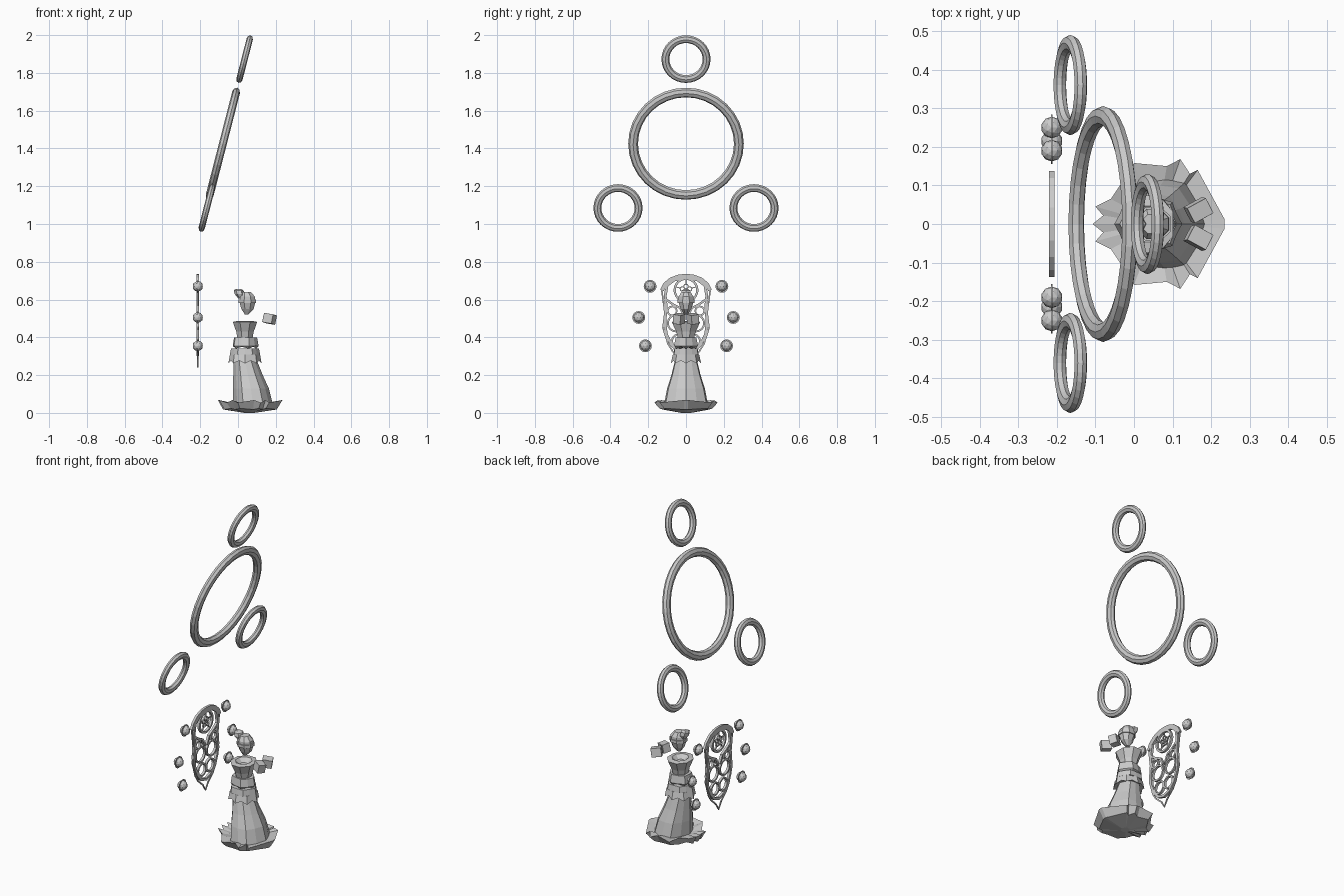
import bpy, bmesh
from math import sin, cos, pi, radians, hypot

if "Cube" in bpy.data.objects:
    bpy.data.objects.remove(bpy.data.objects["Cube"])


def finish(name, bm):
    bmesh.ops.recalc_face_normals(bm, faces=bm.faces)
    me = bpy.data.meshes.new(name)
    bm.to_mesh(me)
    bm.free()
    ob = bpy.data.objects.new(name, me)
    bpy.context.collection.objects.link(ob)
    return ob


def skin(name, rings):
    """Join equal-length loops of points, capping both ends."""
    bm = bmesh.new()
    vs = [[bm.verts.new(p) for p in r] for r in rings]
    n = len(vs[0])
    for a, b in zip(vs, vs[1:]):
        for i in range(n):
            j = (i + 1) % n
            bm.faces.new((a[i], a[j], b[j], b[i]))
    bm.faces.new(vs[0])
    bm.faces.new(vs[-1])
    return finish(name, bm)


def loft(name, sections, n=8, turn=0.0, jag=0.0, jag_z=0.0):
    """Sections are (z, centre x, radius x, radius y); jag pleats the sides, jag_z zigzags the hem."""
    rings = []
    for k, (z, cx, rx, ry) in enumerate(sections):
        ring = []
        for i in range(n):
            a = 2 * pi * i / n + turn
            s = 1 - jag * (i % 2)
            dz = jag_z * (i % 2) if k == 0 else 0
            ring.append((cx + rx * s * cos(a), ry * s * sin(a), z + dz))
        rings.append(ring)
    return skin(name, rings)


def ribbon(name, pts, width, x=-0.213, thick=0.014, closed=True):
    """Flat bar following (y, z) points."""
    n = len(pts)
    bm = bmesh.new()
    rails = []
    for i, (y, z) in enumerate(pts):
        p = pts[(i - 1) % n] if closed else pts[max(i - 1, 0)]
        q = pts[(i + 1) % n] if closed else pts[min(i + 1, n - 1)]
        dy, dz = q[0] - p[0], q[1] - p[1]
        d = hypot(dy, dz) or 1
        ny, nz = -dz / d * width / 2, dy / d * width / 2
        rails.append([bm.verts.new((x + sx * thick / 2, y + s * ny, z + s * nz))
                      for s, sx in ((1, 1), (1, -1), (-1, -1), (-1, 1))])
    for i in range(n if closed else n - 1):
        a, b = rails[i], rails[(i + 1) % n]
        for k in range(4):
            bm.faces.new((a[k], a[(k + 1) % 4], b[(k + 1) % 4], b[k]))
    if not closed:
        bm.faces.new(rails[0])
        bm.faces.new(rails[-1])
    return finish(name, bm)


def circle(cy, cz, r, n=16, rz=None):
    return [(cy + r * cos(2 * pi * i / n), cz + (rz or r) * sin(2 * pi * i / n)) for i in range(n)]


def mirrored(half):
    return half + [(-y, z) for y, z in reversed(half) if abs(y) > 1e-5]


def torus(name, loc, major, minor):
    bpy.ops.mesh.primitive_torus_add(location=loc, rotation=(0, radians(104.4), 0), major_radius=major,
                                     minor_radius=minor, major_segments=32, minor_segments=8)
    ob = bpy.context.object
    ob.name = name
    ob.scale.z = 0.8


# Leaning halo rings
torus("large_ring", (-0.08, 0, 1.425), 0.28, 0.026)
torus("top_ring", (0.035, 0, 1.873), 0.109, 0.021)
for s in (-1, 1):
    torus("side_ring", (-0.165, 0.36 * s, 1.085), 0.109, 0.021)

# Floating orbs, each with a thin disc around it
for y, z in ((0.19, 0.67), (0.25, 0.505), (0.215, 0.355)):
    for s in (-1, 1):
        bpy.ops.mesh.primitive_ico_sphere_add(subdivisions=2, radius=0.028, location=(-0.213, y * s, z))
        bpy.context.object.name = "orb"
        bpy.ops.mesh.primitive_cylinder_add(vertices=16, radius=0.034, depth=0.003,
                                            location=(-0.213, y * s, z), rotation=(0, pi / 2, 0))
        bpy.context.object.name = "orb_disc"

# Tracery window: thick arch, side bars, thin pointed tip
arch = [(0.128, 0.648), (0.112, 0.68), (0.08, 0.707), (0.04, 0.722), (0.0, 0.726)]
ribbon("window_arch", arch + [(-y, z) for y, z in reversed(arch[:-1])], 0.02, closed=False)
frame = [(0, 0.31), (0.045, 0.325), (0.08, 0.365), (0.105, 0.42), (0.112, 0.48), (0.105, 0.56),
         (0.11, 0.62), (0.1, 0.675), (0.06, 0.705), (0, 0.715)]
ribbon("window_frame", mirrored(frame), 0.015)
tip = [(0, 0.245), (0.025, 0.285), (0.07, 0.325), (0.095, 0.365), (0.122, 0.45), (0.112, 0.53), (0.128, 0.648)]
ribbon("window_tip", [(-y, z) for y, z in reversed(tip[1:])] + tip, 0.008, thick=0.006, closed=False)
ribbon("window_rose_ring", circle(0, 0.65, 0.06, 24), 0.012)
for i in range(5):
    a = 2 * pi * i / 5 + pi / 2
    ribbon("rose_petal", circle(0.02 * cos(a), 0.65 + 0.02 * sin(a), 0.012, 8), 0.005, thick=0.008)
    ribbon("rose_spoke", [(0.03 * cos(a), 0.65 + 0.03 * sin(a)), (0.058 * cos(a), 0.65 + 0.058 * sin(a))],
           0.004, thick=0.008, closed=False)
for s in (-1, 1):
    ribbon("window_upper_circle", circle(0.052 * s, 0.475, 0.044), 0.01)
    ribbon("window_lower_circle", circle(0.038 * s, 0.38, 0.036), 0.01)
    ribbon("window_teardrop", circle(0.073 * s, 0.54, 0.024, 12), 0.009)
    ribbon("window_bar", [(0.105 * s, 0.6), (0.07 * s, 0.575), (0.03 * s, 0.555), (0.008 * s, 0.51)],
           0.012, closed=False)

# Star-edged foot of the dress
star = [(0.235, 0.012), (0.165, 0.14), (0.145, 0.13), (0.12, 0.168), (0.085, 0.15), (0, 0.158), (-0.03, 0.11),
        (-0.06, 0.065), (-0.1, 0.045), (-0.08, 0.022), (-0.107, 0)]
star += [(x, -y) for x, y in reversed(star[:-1])]
skin("dress_foot", [[(0.06 + (x - 0.06) * s, y * s, z + dz * (i % 2)) for i, (x, y) in enumerate(star)]
                    for s, z, dz in ((0.15, 0.0, 0), (0.83, 0.018, 0.006), (1, 0.068, -0.014), (0.6, 0.048, 0))])

# Skirt and stacked waist tiers
loft("skirt", [(0.045, 0.08, 0.105, 0.125), (0.13, 0.068, 0.095, 0.107), (0.2, 0.053, 0.078, 0.083),
               (0.28, 0.037, 0.062, 0.062)], n=12, jag=0.07)
loft("waist_tier_low", [(0.262, 0.037, 0.088, 0.08), (0.308, 0.037, 0.08, 0.07)], n=16, jag=0.1, jag_z=0.015)
loft("waist_tier_mid", [(0.308, 0.037, 0.08, 0.074), (0.342, 0.037, 0.074, 0.068)], n=12, jag=0.1)
loft("waist_tier_top", [(0.34, 0.037, 0.06, 0.055), (0.355, 0.037, 0.072, 0.066), (0.4, 0.037, 0.064, 0.058)],
     n=10, jag=0.1, jag_z=0.01)

# Torso flaring to the shoulders
loft("torso", [(0.39, 0.037, 0.042, 0.045), (0.43, 0.037, 0.05, 0.056), (0.482, 0.037, 0.07, 0.082),
               (0.486, 0.037, 0.045, 0.05), (0.465, 0.037, 0.02, 0.022)], n=8, turn=pi / 8)

# Floating head with visor band and hair bun
loft("head", [(0.522, 0.045, 0.01, 0.01), (0.55, 0.05, 0.035, 0.03), (0.585, 0.05, 0.045, 0.043),
              (0.615, 0.05, 0.043, 0.042), (0.64, 0.045, 0.026, 0.026)], n=8, turn=pi / 8)
loft("visor_band", [(0.583, 0.05, 0.05, 0.048), (0.6, 0.05, 0.05, 0.048)], n=8, turn=pi / 8)
loft("hair_bun", [(0.605, 0.02, 0.018, 0.018), (0.63, 0.008, 0.026, 0.03), (0.648, 0.004, 0.026, 0.026),
                  (0.656, 0.0, 0.015, 0.013)], n=6)

# Floating block hands
for s in (-1, 1):
    bpy.ops.mesh.primitive_cube_add(size=1, location=(0.167, 0.036 * s, 0.498), rotation=(0.15 * s, 0.15, 0.5 * s))
    hand = bpy.context.object
    hand.name = "hand"
    hand.scale = (0.056, 0.044, 0.05)
    mod = hand.modifiers.new("corner_cut", 'BEVEL')
    mod.width = 0.008
    mod.segments = 1
